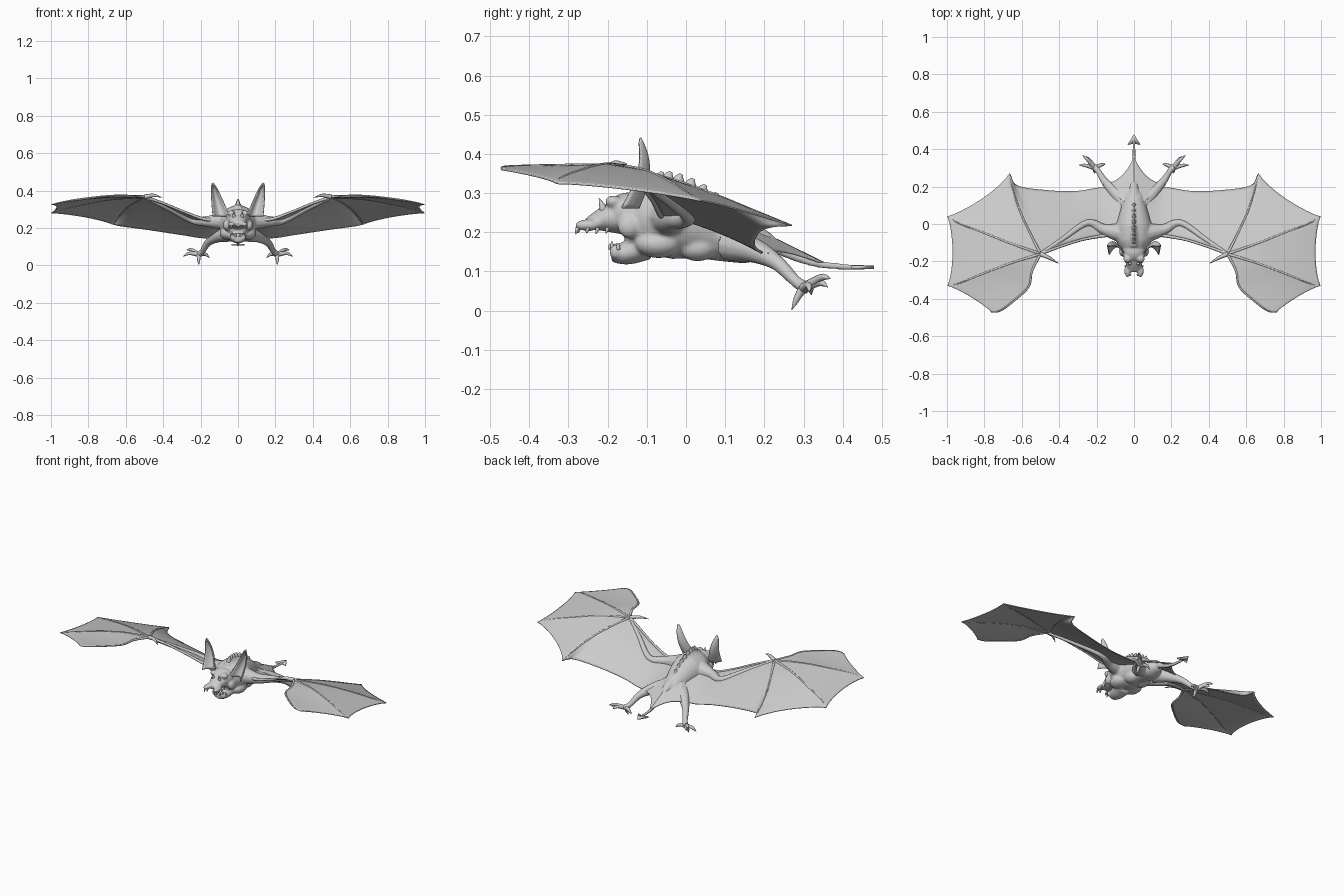
import bpy, bmesh, math
from mathutils import Vector, Matrix

cube = bpy.data.objects.get("Cube")
if cube:
    bpy.data.objects.remove(cube)

grey = bpy.data.materials.new("stone grey")
grey.use_nodes = True
grey.diffuse_color = (.6, .6, .6, 1)
grey.node_tree.nodes["Principled BSDF"].inputs["Base Color"].default_value = (.6, .6, .6, 1)


def spline(pts, t):
    """Point at t (0 to 1) on a smooth curve through pts."""
    pts = [Vector(p) for p in pts]
    last = len(pts) - 1
    i = min(int(t * last), last - 1)
    f = t * last - i
    b, c = pts[i], pts[i + 1]
    a = pts[i - 1] if i else b * 2 - c
    d = pts[i + 2] if i + 2 <= last else c * 2 - b
    return b + (c - a) * f / 2 + (a * 2 - b * 5 + c * 4 - d) * f * f / 2 + (b * 3 - a - c * 3 + d) * f ** 3 / 2


def loft(bm, pts, radii, sides=12, steps=5):
    """Tapered tube; each radius is a number or a (width, height) pair."""
    pairs = [Vector(r) if isinstance(r, tuple) else Vector((r, r)) for r in radii]
    count = steps * (len(pts) - 1)
    whole = (Vector(pts[-1]) - Vector(pts[0])).normalized()
    ref = Vector((0, 1, 0)) if abs(whole.z) > .8 else Vector((0, 0, 1))
    rings = []
    for k in range(count + 1):
        t = k / count
        p = spline(pts, t)
        d = (spline(pts, min(t + .01, 1)) - spline(pts, max(t - .01, 0))).normalized()
        side = d.cross(ref).normalized()
        up = side.cross(d)
        x = t * (len(pairs) - 1)
        i = min(int(x), len(pairs) - 2)
        r = pairs[i].lerp(pairs[i + 1], x - i)
        angles = [math.tau * j / sides for j in range(sides)]
        rings.append([bm.verts.new(p + side * max(r.x, .0005) * math.cos(a)
                                   + up * max(r.y, .0005) * math.sin(a)) for a in angles])
    for a, b in zip(rings, rings[1:]):
        for j in range(sides):
            bm.faces.new((a[j], a[j - 1], b[j - 1], b[j]))
    bm.faces.new(rings[0])
    bm.faces.new(rings[-1][::-1])


def ball(bm, centre, size):
    m = Matrix.Translation(centre) @ Matrix.Diagonal((*size, 1))
    bmesh.ops.create_uvsphere(bm, u_segments=20, v_segments=12, radius=1, matrix=m)


def sheet(bm, point, nu, nv):
    """Grid surface from a function of (u, v)."""
    grid = [[bm.verts.new(point(i / nu, j / nv)) for j in range(nv + 1)] for i in range(nu + 1)]
    for a, b in zip(grid, grid[1:]):
        for j in range(nv):
            bm.faces.new((a[j], a[j + 1], b[j + 1], b[j]))


def finish(name, bm, mirror=True, thick=0, remesh=0):
    bmesh.ops.remove_doubles(bm, verts=bm.verts, dist=.00005)
    bmesh.ops.recalc_face_normals(bm, faces=bm.faces)
    mesh = bpy.data.meshes.new(name)
    bm.to_mesh(mesh)
    bm.free()
    mesh.materials.append(grey)
    mesh.shade_smooth()
    ob = bpy.data.objects.new(name, mesh)
    bpy.context.collection.objects.link(ob)
    if thick:
        mod = ob.modifiers.new("thickness", 'SOLIDIFY')
        mod.thickness, mod.offset = thick, 0
    if mirror:
        ob.modifiers.new("mirror", 'MIRROR')
    if remesh:
        mod = ob.modifiers.new("blend", 'REMESH')
        mod.mode, mod.voxel_size, mod.use_smooth_shade = 'VOXEL', remesh, True
        mod = ob.modifiers.new("soften", 'SMOOTH')
        mod.factor, mod.iterations = .5, 5


# Body: torso, head, arms and legs blended into one skin
bm = bmesh.new()
loft(bm, [(0, -.16, .21), (0, -.13, .215), (0, -.08, .228), (0, -.02, .225), (0, .05, .208),
          (0, .11, .185), (0, .16, .168), (0, .21, .165)],
     [(.04, .045), (.07, .075), (.1, .09), (.1, .095), (.08, .08), (.062, .063), (.06, .048), (.03, .025)], 24)
ball(bm, (0, -.145, .25), (.066, .06, .052))
loft(bm, [(0, -.14, .24), (0, -.2, .235), (0, -.255, .22)], [(.06, .05), (.048, .036), (.03, .014)], 16)
loft(bm, [(0, -.1, .165), (0, -.15, .147), (0, -.19, .147)], [(.06, .036), (.045, .03), (.03, .023)], 16)
loft(bm, [(0, .13, .2), (0, .19, .188), (0, .25, .15), (0, .33, .121), (0, .4, .112), (0, .46, .11)],
     [.04, .024, .013, .01, .008, .007])
loft(bm, [(0, -.12, .3), (0, -.05, .318), (0, .04, .292), (0, .12, .24)], [.02, .018, .016, .014])
for s in (1, -1):
    ball(bm, (s * .05, -.07, .17), (.048, .06, .036))
    ball(bm, (s * .036, .03, .16), (.04, .05, .034))
    ball(bm, (s * .034, -.25, .218), (.018, .034, .015))
    ball(bm, (s * .035, -.185, .278), (.022, .022, .016))
    ball(bm, (s * .06, -.145, .215), (.02, .03, .03))
    ball(bm, (s * .025, -.18, .15), (.018, .016, .02))
    loft(bm, [(s * .06, -.05, .24), (s * .16, -.03, .235), (s * .25, .005, .243),
              (s * .38, -.08, .308), (s * .5, -.16, .363)], [.055, .03, .019, .014, .01])
    loft(bm, [(s * .05, .11, .17), (s * .11, .175, .153), (s * .16, .232, .122), (s * .19, .28, .075), (s * .215, .31, .055)],
         [.045, .032, .02, .015, .018])
finish("body", bm, mirror=False, remesh=.0055)

# Wing skeleton: fingers fan out from the wrist
wrist = (.5, -.16, .366)
fingers = [
    [wrist, (.545, -.25, .37), (.563, -.335, .369), (.64, -.41, .368), (.715, -.465, .366), (.765, -.47, .36)],
    [wrist, (.66, -.21, .372), (.82, -.27, .357), (.93, -.315, .34), (.997, -.33, .325)],
    [wrist, (.67, -.1, .355), (.82, -.04, .327), (.93, .0, .302), (.997, .04, .28)],
    [wrist, (.56, -.04, .334), (.61, .07, .296), (.645, .18, .252), (.665, .27, .217)],
]
front_edge = [wrist, (.4, -.123, .332), (.28, -.085, .283), (.17, -.064, .245), (.07, -.05, .25)]
back_edge = [fingers[3][-1], (.625, .205, .21), (.47, .18, .189), (.31, .175, .165), (.16, .195, .147), (.06, .165, .19)]

bm = bmesh.new()
for path in fingers:
    loft(bm, path, [.008, .0055, .005, .004, .002], 8)
loft(bm, front_edge, [.009, .007, .007, .009, .012], 8)
finish("wing_bones", bm)


# Wing skin: scalloped panels between the fingers, then the arm panel
def panel(bm, a, b, scallop, nu=20, nv=16):
    def point(u, v):
        s = u * (1 - scallop * (4 * v * (1 - v)) ** .75)
        return spline(a, s).lerp(spline(b, s), v)
    sheet(bm, point, nu, nv)


def arm_panel(u, v):
    start, end = Vector(fingers[3][0]), Vector(fingers[3][-1])
    bulge = spline(fingers[3], u) - start.lerp(end, u)
    p = spline(front_edge, v).lerp(spline(back_edge, v), u) + bulge * (1 - v)
    p.z += .06 * u * (1 - u) * math.sin(math.pi * v)
    return p


bm = bmesh.new()
for a, b, scallop in zip(fingers, fingers[1:], (.09, .11, .09)):
    panel(bm, a, b, scallop)
sheet(bm, arm_panel, 16, 30)
finish("wing_skin", bm, thick=.005)

# Tail skin draped over the legs, and the tail tip
bm = bmesh.new()
root = (0, .07, .25)
panel(bm, [root, (0, .2, .195), (0, .36, .117)], [root, (.08, .14, .2), (.165, .21, .145)], .14)
finish("tail_skin", bm, thick=.006)

bm = bmesh.new()
outline = [(0, .48), (-.036, .422), (0, .43), (.036, .422)]
bm.faces.new([bm.verts.new((x, y, .11)) for x, y in outline])
finish("tail_tip", bm, mirror=False, thick=.009)


# Ears: tall cupped blades leaning outward
def ear(u, v):
    w = 2 * u - 1
    width = .042 * (1 - v) ** .65 + .001
    x = .09 + .045 * v + w * width
    y = -.122 + .04 * math.sin(v * 2.4) - .022 * v - .042 * w * w * (1 - v) ** .6
    return Vector((x, y, .262 + .178 * v))


bm = bmesh.new()
sheet(bm, ear, 14, 16)
finish("ear", bm, thick=.007)

# Toes and thumb claw
bm = bmesh.new()
ankle = Vector((.21, .3, .058))
for tip in ((.275, .368, .082), (.255, .362, .06), (.293, .315, .048), (.152, .32, .04), (.21, .27, .002)):
    tip = Vector(tip)
    knuckle = ankle.lerp(tip, .6) + Vector((0, .004, .012))
    loft(bm, [ankle, knuckle, tip], [.014, .01, .008, .001], 8)
loft(bm, [wrist, (.45, -.183, .374), (.403, -.212, .362)], [.013, .009, .001], 8)
finish("claws", bm)

# Teeth and nose horns
bm = bmesh.new()
for x, y, size in ((.036, -.277, .012), (.02, -.272, .008), (.044, -.25, .009), (.046, -.225, .011), (.046, -.2, .009)):
    loft(bm, [(x, y, .212), (x, y - .003, .206 - size / 2), (x, y - .005, .206 - size)], [.006, .004, .0005], 6, 2)
for x, y, size in ((.028, -.187, .016), (.012, -.192, .01), (.036, -.172, .01)):
    loft(bm, [(x, y, .155), (x, y - .002, .162 + size / 2), (x, y - .002, .162 + size)], [.006, .004, .0005], 6, 2)
loft(bm, [(.02, -.208, .25), (.022, -.214, .268), (.021, -.222, .287)], [.012, .008, .001], 8, 3)
finish("teeth_and_horns", bm)

# Row of low overlapping spikes along the spine
bm = bmesh.new()
for k in range(8):
    t = k / 7
    foot = spline([(0, -.09, .318), (0, -.04, .324), (0, .03, .302), (0, .1, .258)], t)
    height = .034 - .014 * t
    loft(bm, [foot, foot + Vector((0, .004, height * .6)), foot + Vector((0, .01, height))],
         [(.014, .02), (.008, .013), (.002, .004)], 8, 3)
finish("spine_spikes", bm, mirror=False)
